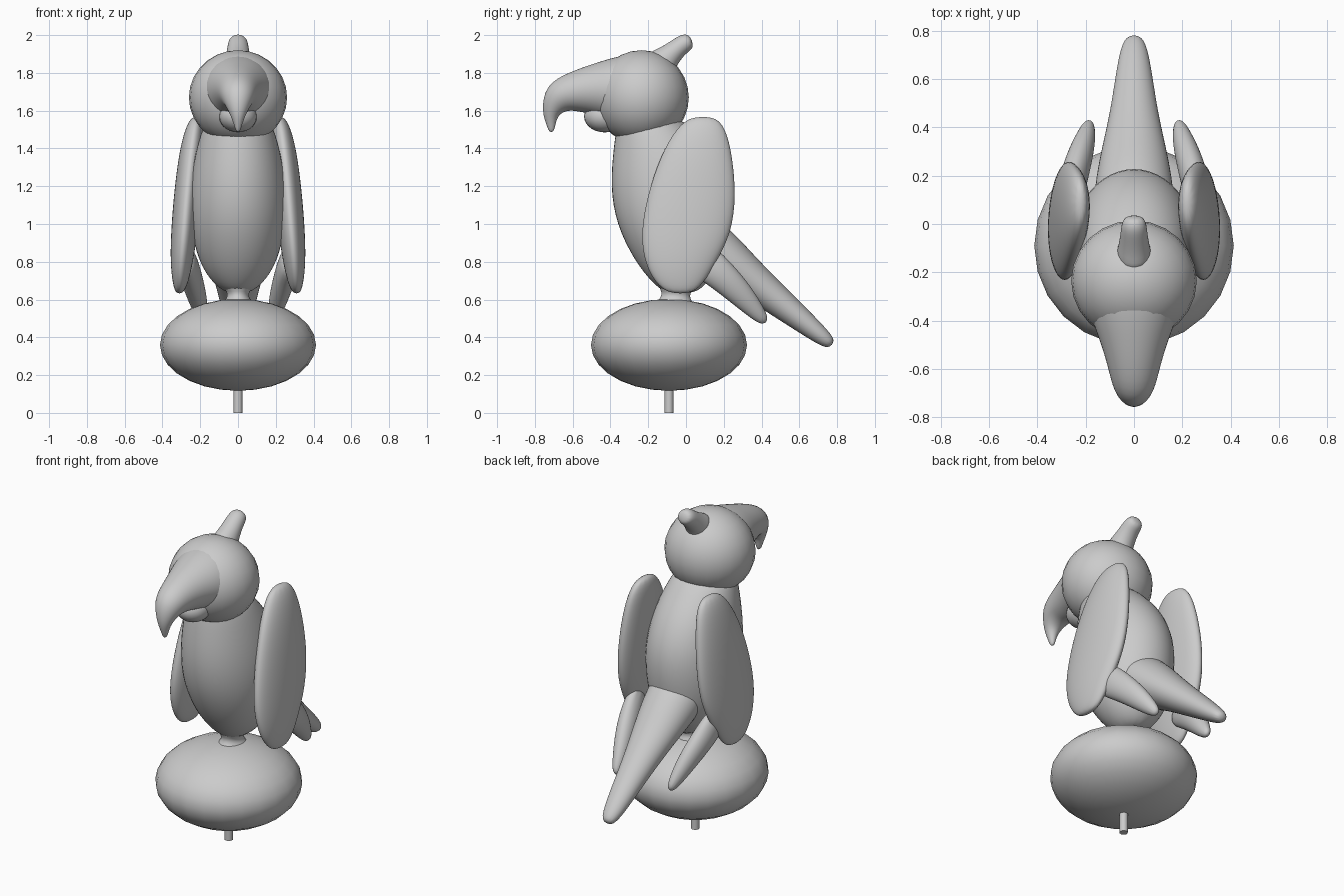
import bpy, bmesh, math
from mathutils import Vector

cube = bpy.data.objects.get("Cube")
if cube:
    bpy.data.objects.remove(cube)

grey = bpy.data.materials.new("plain grey")
grey.use_nodes = True
grey.diffuse_color = (0.6, 0.6, 0.6, 1)
grey.node_tree.nodes["Principled BSDF"].inputs["Base Color"].default_value = (0.6, 0.6, 0.6, 1)

X = Vector((1, 0, 0))


def finish(bm, name, subdiv=0):
    bmesh.ops.recalc_face_normals(bm, faces=bm.faces)
    mesh = bpy.data.meshes.new(name)
    bm.to_mesh(mesh)
    bm.free()
    mesh.materials.append(grey)
    obj = bpy.data.objects.new(name, mesh)
    bpy.context.collection.objects.link(obj)
    for p in mesh.polygons:
        p.use_smooth = True
    if subdiv:
        obj.modifiers.new("Smooth", "SUBSURF").levels = subdiv
        obj.modifiers["Smooth"].render_levels = subdiv
    return obj


def loft(name, rings, level=False, side=1, sides=12):
    """Skin oval rings (x, y, z, half width, half depth) along a path."""
    bm = bmesh.new()
    centres = [Vector((side * r[0], r[1], r[2])) for r in rings]
    swell = 6 / (4 + 2 * math.cos(math.tau / sides))
    loops = []
    for i, r in enumerate(rings):
        t = centres[min(i + 1, len(rings) - 1)] - centres[max(i - 1, 0)]
        v = Vector((0, 1, 0)) if level else t.cross(X).normalized()
        loop = []
        for k in range(sides):
            a = math.tau * k / sides
            offset = X * r[3] * math.cos(a) + v * r[4] * math.sin(a)
            loop.append(bm.verts.new(centres[i] + offset * swell))
        loops.append(loop)
    for a, b in zip(loops, loops[1:]):
        for k in range(sides):
            j = (k + 1) % sides
            bm.faces.new((a[k], a[j], b[j], b[k]))
    bm.faces.new(loops[0])
    bm.faces.new(loops[-1])
    return finish(bm, name, 2)


def ellipsoid(name, centre, radii):
    bm = bmesh.new()
    bmesh.ops.create_uvsphere(bm, u_segments=24, v_segments=14, radius=1)
    bmesh.ops.scale(bm, vec=radii, verts=bm.verts)
    bmesh.ops.translate(bm, vec=centre, verts=bm.verts)
    return finish(bm, name)


# Stand: thin post, rounded base and the waisted peg under the bird
bm = bmesh.new()
bmesh.ops.create_cone(bm, cap_ends=True, segments=10, radius1=0.024, radius2=0.024, depth=0.2)
bmesh.ops.translate(bm, vec=(0, -0.09, 0.1), verts=bm.verts)
post = finish(bm, "post")
bpy.context.view_layer.objects.active = post
post.select_set(True)
bpy.ops.object.shade_smooth_by_angle(angle=math.radians(40))
ellipsoid("base", (0, -0.09, 0.36), (0.413, 0.413, 0.243))
loft("peg", [(0, -0.06, 0.56, 0.11, 0.12), (0, -0.06, 0.60, 0.06, 0.08),
             (0, -0.05, 0.64, 0.05, 0.07), (0, -0.05, 0.70, 0.12, 0.12)], level=True)

# Body
loft("body", [(0, -0.03, 0.63, 0.05, 0.07), (0, -0.03, 0.68, 0.13, 0.14),
              (0, -0.04, 0.80, 0.21, 0.23), (0, -0.07, 1.00, 0.255, 0.30),
              (0, -0.085, 1.20, 0.255, 0.315), (0, -0.12, 1.38, 0.225, 0.265),
              (0, -0.17, 1.50, 0.19, 0.20), (0, -0.20, 1.58, 0.15, 0.15)], level=True)

# Head with hooked beak, chin and crest
ellipsoid("head", (0, -0.235, 1.67), (0.26, 0.25, 0.25))
loft("upper_beak", [(0, -0.22, 1.71, 0.20, 0.20), (0, -0.36, 1.71, 0.19, 0.18),
                    (0, -0.48, 1.715, 0.14, 0.135), (0, -0.60, 1.70, 0.105, 0.105),
                    (0, -0.685, 1.67, 0.085, 0.09), (0, -0.72, 1.59, 0.045, 0.045),
                    (0, -0.715, 1.53, 0.022, 0.025), (0, -0.712, 1.485, 0.01, 0.012)])
ellipsoid("chin", (0, -0.43, 1.57), (0.10, 0.11, 0.085))
loft("crest", [(0, -0.15, 1.83, 0.08, 0.10), (0, -0.10, 1.88, 0.065, 0.065),
               (0, -0.04, 1.935, 0.055, 0.05), (0, 0.00, 1.962, 0.052, 0.05),
               (0, 0.032, 1.972, 0.035, 0.03)])

# Tail
loft("tail", [(0, -0.02, 0.98, 0.17, 0.14), (0, 0.14, 0.86, 0.165, 0.15),
              (0, 0.28, 0.76, 0.14, 0.11), (0, 0.45, 0.62, 0.10, 0.085),
              (0, 0.62, 0.485, 0.075, 0.062), (0, 0.73, 0.395, 0.055, 0.045),
              (0, 0.775, 0.36, 0.03, 0.025)])

# Folded wings and the small feather behind each
for label, s in (("left", 1), ("right", -1)):
    loft(label + "_wing", [(0.22, 0.09, 1.57, 0.022, 0.06), (0.23, 0.08, 1.51, 0.05, 0.13),
                           (0.25, 0.055, 1.36, 0.065, 0.19), (0.27, 0.03, 1.15, 0.07, 0.235),
                           (0.285, 0.00, 0.95, 0.07, 0.24), (0.298, -0.03, 0.80, 0.06, 0.19),
                           (0.305, -0.035, 0.69, 0.042, 0.13), (0.31, -0.03, 0.63, 0.02, 0.06)],
         level=True, side=s)
    loft(label + "_wing_feather", [(0.27, 0.05, 0.84, 0.04, 0.10), (0.255, 0.17, 0.745, 0.06, 0.085),
                                   (0.225, 0.28, 0.64, 0.055, 0.07), (0.20, 0.36, 0.55, 0.042, 0.05),
                                   (0.185, 0.425, 0.475, 0.02, 0.025)], side=s)
